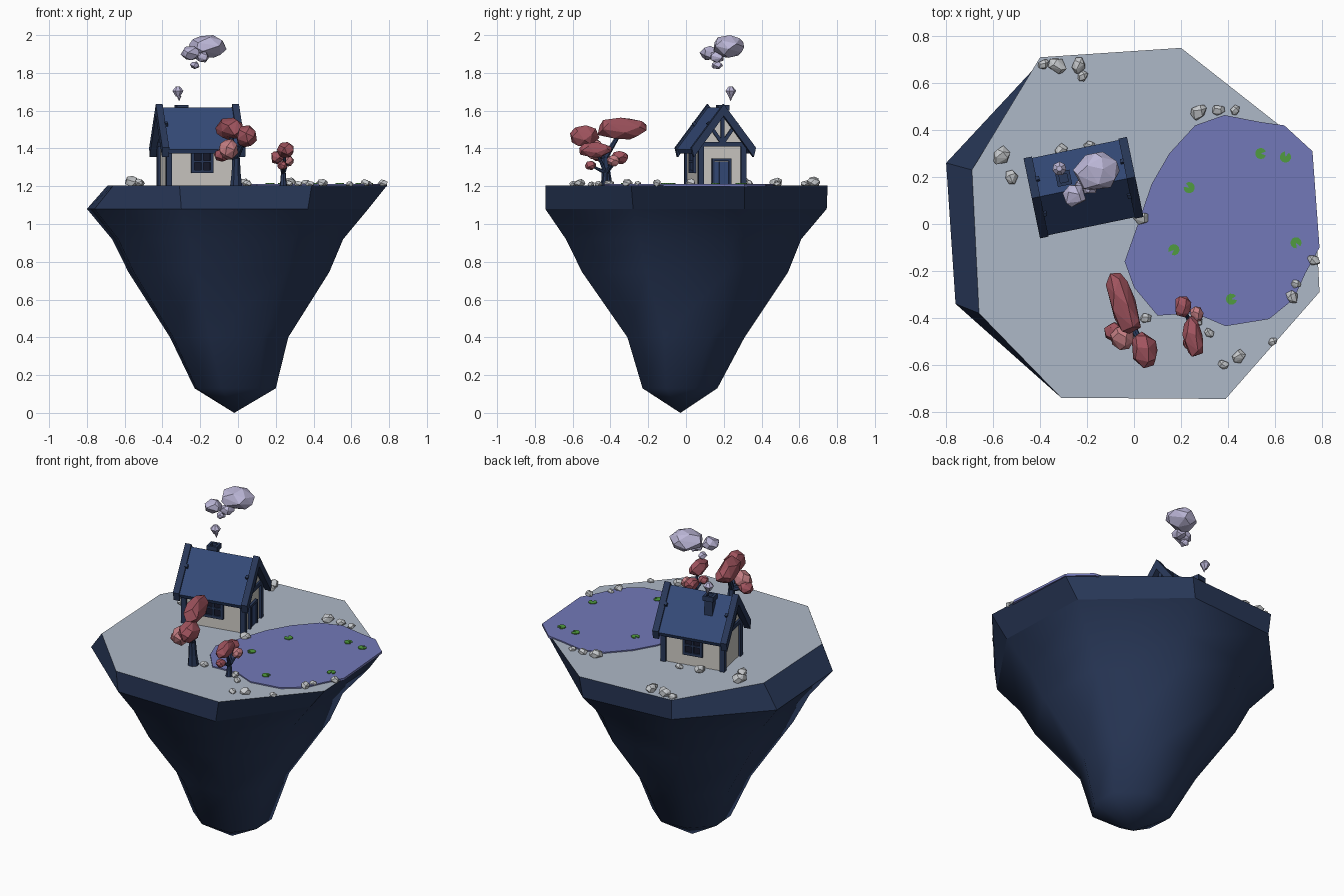
import bpy, bmesh, math, random
from mathutils import Matrix, Vector, Euler

if "Cube" in bpy.data.objects:
    bpy.data.objects.remove(bpy.data.objects["Cube"])

random.seed(4)


def material(name, r, g, b):
    m = bpy.data.materials.new(name)
    m.diffuse_color = (r, g, b, 1)
    m.use_nodes = True
    m.node_tree.nodes["Principled BSDF"].inputs["Base Color"].default_value = m.diffuse_color
    return m


NAVY = material("navy", 0.022, 0.04, 0.10)
ROOF = material("roof_blue", 0.035, 0.07, 0.19)
GROUND = material("ground", 0.42, 0.48, 0.57)
WATER = material("water", 0.17, 0.19, 0.48)
GREEN = material("green", 0.08, 0.33, 0.05)
WALL = material("plaster", 0.62, 0.60, 0.56)
GLASS = material("dark_glass", 0.008, 0.01, 0.025)
RED = material("red_leaf", 0.36, 0.09, 0.115)
PINK = material("pink_leaf", 0.56, 0.21, 0.23)
STONE = material("stone", 0.56, 0.58, 0.60)
SMOKE = material("smoke", 0.50, 0.47, 0.68)


def finish(name, bm, *mats, xf=None):
    bmesh.ops.recalc_face_normals(bm, faces=bm.faces)
    if xf:
        bm.transform(xf)
    me = bpy.data.meshes.new(name)
    bm.to_mesh(me)
    bm.free()
    for m in mats:
        me.materials.append(m)
    ob = bpy.data.objects.new(name, me)
    bpy.context.collection.objects.link(ob)
    return ob


def box(bm, c, s, rot=(0, 0, 0)):
    bmesh.ops.create_cube(bm, size=1, matrix=Matrix.Translation(c)
                          @ Euler(rot).to_matrix().to_4x4() @ Matrix.Diagonal((*s, 1)))


def prism(bm, pts, depth):
    """Extrude a closed outline (list of 3D points) along a vector."""
    f = bm.faces.new([bm.verts.new(p) for p in pts])
    ext = bmesh.ops.extrude_face_region(bm, geom=[f])["geom"]
    bmesh.ops.translate(bm, vec=depth, verts=[v for v in ext if isinstance(v, bmesh.types.BMVert)])


def blob(bm, c, r, turn=0.0, n=20, mat=0):
    """Faceted lump: hull of jittered sphere points fitted to radii r."""
    pts = []
    for i in range(n):
        z = 1 - 2 * (i + 0.5) / n
        a = i * 2.39996 + random.uniform(-0.35, 0.35)
        q = math.sqrt(1 - z * z)
        pts.append(Vector((q * math.cos(a), q * math.sin(a), z)))
    lo = [min(p[k] for p in pts) for k in range(3)]
    hi = [max(p[k] for p in pts) for k in range(3)]
    rot = Matrix.Rotation(turn, 3, 'Z')
    vs = [bm.verts.new(Vector(c) + rot @ Vector([(2 * (p[k] - lo[k]) / (hi[k] - lo[k]) - 1) * r[k]
                                                 for k in range(3)])) for p in pts]
    hull = bmesh.ops.convex_hull(bm, input=vs)["geom"]
    for f in hull:
        if isinstance(f, bmesh.types.BMFace):
            f.material_index = mat


def limb(bm, a, b, ra, rb):
    a, b = Vector(a), Vector(b)
    d = b - a
    bmesh.ops.create_cone(bm, cap_ends=True, segments=7, radius1=ra, radius2=rb, depth=d.length,
                          matrix=Matrix.Translation((a + b) / 2) @ d.to_track_quat('Z', 'Y').to_matrix().to_4x4())


# Floating island: eight-sided rings narrowing to a tip
top = [(-.40, .71), (.20, .75), (.76, .31), (.79, -.29), (.39, -.745), (-.31, -.74), (-.66, -.38), (-.69, .23)]
rim = [(-.39, .70), (.18, .745), (.67, .31), (.69, -.28), (.37, -.745), (-.30, -.735), (-.76, -.34), (-.80, .26)]
rings = [[(x, y, 1.205) for x, y in top], [(x, y, 1.08) for x, y in rim]]
for z, x0, x1, y0, y1 in [(.92, -.667, .557, -.636, .61), (.745, -.58, .483, -.55, .54),
                          (.40, -.36, .266, -.31, .31), (.13, -.23, .20, -.23, .166)]:
    rings.append([(x0 + (x + .80) / 1.49 * (x1 - x0), y0 + (y + .745) / 1.49 * (y1 - y0), z) for x, y in rim])
bm = bmesh.new()
vr = [[bm.verts.new(p) for p in ring] for ring in rings]
bm.faces.new(vr[0]).material_index = 1
for k in range(len(vr) - 1):
    for i in range(8):
        j = (i + 1) % 8
        bm.faces.new((vr[k][i], vr[k][j], vr[k + 1][j], vr[k + 1][i])).smooth = k > 0
tip = bm.verts.new((-.02, -.03, 0))
for i in range(8):
    bm.faces.new((vr[-1][i], vr[-1][(i + 1) % 8], tip)).smooth = True
finish("island", bm, NAVY, GROUND)

# Pond
pond = [(.385, .464), (.54, .434), (.64, .42), (.76, .31), (.79, -.10), (.73, -.21), (.68, -.32), (.575, -.405),
        (.39, -.435), (.26, -.38), (.10, -.39), (0, -.27), (-.04, -.16), (.02, .01), (.075, .17), (.15, .30), (.26, .42)]
bm = bmesh.new()
prism(bm, [(x, y, 1.198) for x, y in pond], (0, 0, .014))
finish("pond", bm, WATER)

# Lily pads: discs with a notch
bm = bmesh.new()
for i, (x, y) in enumerate([(.54, .30), (.645, .285), (.235, .155), (.17, -.11), (.69, -.08), (.415, -.32)]):
    ang = [i * 1.3 + .4 + k * 5.5 / 9 for k in range(10)]
    prism(bm, [(x, y, 1.211)] + [(x + .024 * math.cos(a), y + .024 * math.sin(a), 1.211) for a in ang], (0, 0, .006))
finish("lily_pads", bm, GREEN)

# Stones
bm = bmesh.new()
for x, y, r in [(-.385, .68, .025), (-.325, .675, .04), (-.235, .675, .036), (-.22, .63, .024), (-.565, .29, .043),
                (-.52, .20, .032), (-.31, .31, .034), (-.19, .335, .025), (.275, .48, .036), (.36, .485, .027),
                (.43, .485, .022), (.03, .025, .032), (.765, -.155, .028), (.69, -.255, .022), (.675, -.31, .03),
                (.59, -.50, .02), (.445, -.565, .03), (.38, -.60, .022), (.32, -.465, .022), (.05, -.40, .025),
                (.27, -.41, .025)]:
    blob(bm, (x, y, 1.2 + r * .55), (r, r * .8, r * .72), random.uniform(0, 3), 14)
finish("stones", bm, STONE)

# House, modelled in its own frame and turned on the island
H = Matrix.Translation((-.215, .155, 1.2)) @ Matrix.Rotation(math.radians(11.7), 4, 'Z')
bm = bmesh.new()
prism(bm, [(-.18, -.118, 0), (-.18, .118, 0), (-.18, .118, .24), (-.18, 0, .40), (-.18, -.118, .24)], (.36, 0, 0))
finish("house_walls", bm, WALL, xf=H)


def roof_profile(x, w, grow, thick):
    s = .225 / .17
    ridge, eave = .418 + grow, .418 + grow - w * s
    return [(x, -w, eave), (x, 0, ridge), (x, w, eave), (x, w - .012, eave - thick + .012),
            (x, 0, ridge - thick), (x, -w + .012, eave - thick + .012)]


bm = bmesh.new()
prism(bm, roof_profile(-.205, .168, 0, .035), (.41, 0, 0))
finish("roof", bm, ROOF, xf=H)

bm = bmesh.new()
for x in (-.225, .188):
    prism(bm, roof_profile(x, .174, .016, .062), (.037, 0, 0))
finish("roof_end_trims", bm, NAVY, xf=H)

# Timber frame: corner posts, rails, gable struts
bm = bmesh.new()
for sx in (-1, 1):
    for sy in (-1, 1):
        box(bm, (sx * .178, sy * .115, .115), (.03, .03, .23))
        box(bm, (sx * .184, sy * .042, .285), (.016, .018, .13), (sy * -.62, 0, 0))
    box(bm, (sx * .183, 0, .222), (.02, .25, .024))
    box(bm, (sx * .183, 0, .30), (.018, .02, .15))
for sy in (-1, 1):
    box(bm, (0, sy * .117, .222), (.36, .018, .022))
finish("timber_frame", bm, NAVY, xf=H)

# Windows on both long walls
frames, panes = bmesh.new(), bmesh.new()
for sy in (-1, 1):
    y = sy * .122
    box(panes, (0, sy * .119, .13), (.11, .008, .11))
    for o in (-.052, 0, .052):
        w = .01 if o == 0 else .016
        box(frames, (o, y, .13), (w, .02, .118))
        box(frames, (0, y, .13 + o), (.118, .02, w))
finish("window_frames", frames, NAVY, xf=H)
finish("window_panes", panes, GLASS, xf=H)

# Door with frame and planks
bm = bmesh.new()
for o in (-.026, 0, .026):
    box(bm, (.183, -.005 + o, .066), (.012, .024, .132))
finish("door", bm, ROOF, xf=H)
bm = bmesh.new()
for o in (-.045, .045):
    box(bm, (.184, -.005 + o, .07), (.022, .013, .14))
box(bm, (.184, -.005, .14), (.022, .103, .014))
finish("door_frame", bm, NAVY, xf=H)

# Chimney with a hollow top
bm = bmesh.new()
box(bm, (-.075, .056, .33), (.048, .048, .16))
for o in (-.024, .024):
    box(bm, (-.075 + o, .056, .415), (.014, .062, .03))
    box(bm, (-.075, .056 + o, .415), (.062, .014, .03))
finish("chimney", bm, NAVY, xf=H)

# Smoke puffs
bm = bmesh.new()
blob(bm, (-.16, .225, 1.94), (.098, .078, .06), .15, 22)
blob(bm, (-.255, .125, 1.905), (.045, .045, .038), .4, 16)
blob(bm, (-.19, .165, 1.885), (.035, .035, .03), 0, 14)
blob(bm, (-.23, .165, 1.84), (.025, .03, .02), 0, 12)
bmesh.ops.create_cone(bm, segments=7, radius1=.012, radius2=.03, depth=.03, cap_ends=True,
                      matrix=Matrix.Translation((-.318, .236, 1.69)))
bmesh.ops.create_cone(bm, segments=7, radius1=.03, radius2=.012, depth=.022, cap_ends=True,
                      matrix=Matrix.Translation((-.318, .236, 1.716)))
bmesh.ops.create_cone(bm, segments=7, radius1=.001, radius2=.012, depth=.025, cap_ends=True,
                      matrix=Matrix.Translation((-.312, .236, 1.664)))
finish("smoke", bm, SMOKE)


# Trees: trunk, branches to each leaf lump, leaf lumps
def tree(name, foot, fork, r, lumps):
    tr, lv = bmesh.new(), bmesh.new()
    mid = (Vector(foot) + Vector(fork)) / 2
    limb(tr, foot, mid, r, r * .72)
    limb(tr, mid, fork, r * .72, r * .6)
    for c, rad, turn, mat in lumps:
        limb(tr, fork if c[2] > fork[2] else mid, c, r * .5, r * .25)
        blob(lv, c, rad, turn, 20, mat)
    finish(name + "_trunk", tr, NAVY)
    finish(name + "_leaves", lv, RED, PINK)


tree("large_tree", (-.01, -.42, 1.19), (-.01, -.43, 1.35), .034, [
    ((-.048, -.335, 1.505), (.055, .135, .058), .32, 0),
    ((.045, -.535, 1.465), (.054, .078, .058), .15, 0),
    ((-.05, -.485, 1.395), (.05, .052, .055), 0, 1),
    ((-.085, -.46, 1.365), (.042, .042, .035), 0, 0)])
tree("small_tree", (.24, -.43, 1.19), (.24, -.425, 1.27), .022, [
    ((.25, -.478, 1.392), (.042, .085, .042), .2, 0),
    ((.21, -.353, 1.352), (.034, .045, .035), 0, 0),
    ((.268, -.385, 1.335), (.028, .034, .03), 0, 1),
    ((.235, -.505, 1.31), (.027, .03, .024), 0, 0)])
